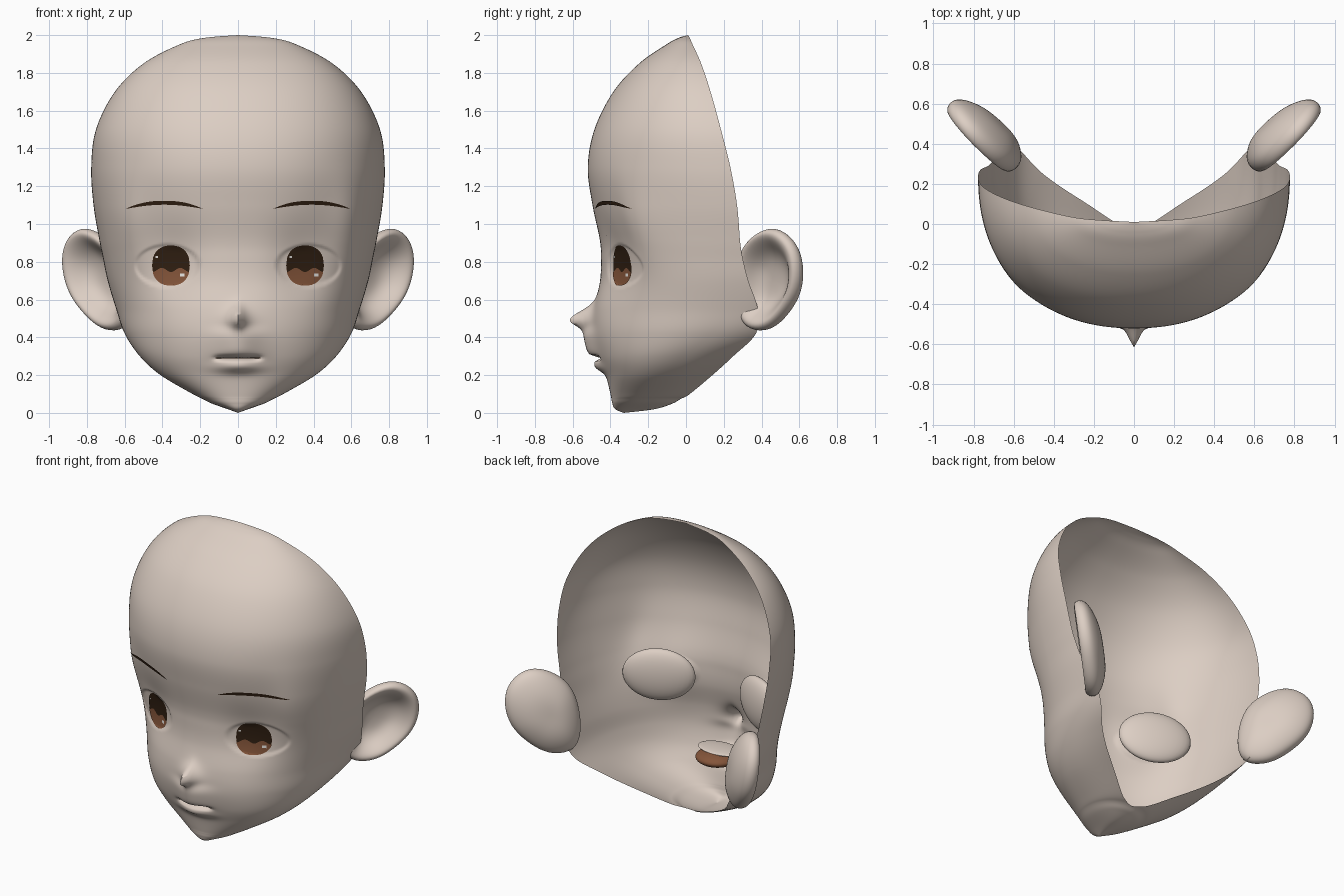
import bpy, bmesh, math
from mathutils import Vector

cube = bpy.data.objects.get("Cube")
if cube:
    bpy.data.objects.remove(cube, do_unlink=True)


def material(name, color):
    mat = bpy.data.materials.new(name)
    mat.use_nodes = True
    mat.diffuse_color = (*color, 1)
    mat.node_tree.nodes["Principled BSDF"].inputs["Base Color"].default_value = (*color, 1)
    return mat


SKIN = material("skin", (.72, .62, .55))
DARK = material("dark brown", (.03, .014, .006))
BROWN = material("warm brown", (.23, .09, .042))
WHITE = material("highlight white", (.85, .83, .8))

# Head sections: height, half width, front, centre, back edge
SECTIONS = [
    (0, 0, -.33, -.33, -.33), (.02, .055, -.375, -.27, -.165),
    (.05, .14, -.39, -.23, -.07), (.075, .19, -.395, -.21, -.025),
    (.1, .24, -.4, -.18, .02), (.2, .41, -.425, -.1, .14),
    (.3, .52, -.462, 0, .25), (.42, .6, -.488, .15, .37),
    (.55, .645, -.485, .25, .38), (.7, .69, -.455, .285, .33),
    (.82, .715, -.45, .29, .3), (.92, .735, -.457, .285, .285),
    (1.1, .765, -.495, .27, .27), (1.3, .777, -.52, .235, .235),
    (1.5, .752, -.485, .185, .185), (1.7, .652, -.385, .13, .13),
    (1.85, .5, -.248, .08, .08), (1.95, .31, -.105, .035, .035),
    (1.985, .18, -.04, .02, .02), (2, 0, .01, .01, .01)]
POWER = 2.2
LAST = len(SECTIONS) - 1


def section(s):
    """Smoothly interpolated section at row position s."""
    i = min(int(s), LAST - 1)
    f = s - i
    a, b, c, d = (SECTIONS[min(max(k, 0), LAST)] for k in range(i - 1, i + 3))
    return [q + f / 2 * (r - p + f * (2 * p - 5 * q + 4 * r - t + f * (3 * (q - r) + t - p)))
            for p, q, r, t in zip(a, b, c, d)]


def section_at(z):
    low, high = 0, LAST
    for _ in range(30):
        mid = (low + high) / 2
        if section(mid)[0] < z:
            low = mid
        else:
            high = mid
    return section(low)


def bell(v, width, power=2):
    return math.exp(-abs(v / width) ** power)


def relief(x, z):
    """Offset along y for the nose, lips, mouth slit, sockets, temples and eye openings."""
    side = math.hypot(x, .012) - .012
    out = .125 * math.exp(-side / .034) * bell(z - .49, .066 if z > .49 else .045)
    out += .055 * bell(x, .11) * bell(z - .365, .085, 4)
    out += .04 * bell(x, .11) * bell(z - .245, .032)
    out -= .045 * bell(x, .115, 6) * bell(z - .29, .011)
    out -= .03 * bell(abs(x) - .33, .14) * bell(z - .79, .2)
    out += .045 * bell(abs(x) - .61, .11) * bell(z - .97, .25)
    r = math.hypot((abs(x) - .375) / .178, (z - .78) / .115)
    k = min(max((1 - r) / .12, 0), 1)
    out -= .01 * k * k * (3 - 2 * k)
    return -out


def face_y(x, z):
    _, w, front, mid, _ = section_at(z)
    return mid - (mid - front) * (1 - min(abs(x / w), 1) ** POWER) ** (1 / POWER) + relief(x, z)


def finish(name, bm, mat, angle=60):
    mesh = bpy.data.meshes.new(name)
    bm.to_mesh(mesh)
    bm.free()
    obj = bpy.data.objects.new(name, mesh)
    bpy.context.collection.objects.link(obj)
    mesh.materials.append(mat)
    bpy.ops.object.select_all(action='DESELECT')
    obj.select_set(True)
    bpy.context.view_layer.objects.active = obj
    bpy.ops.object.shade_smooth_by_angle(angle=math.radians(angle))
    return obj


def grid(name, rows, mat, angle=60):
    bm = bmesh.new()
    vs = [[bm.verts.new(p) for p in row] for row in rows]
    for lower, upper in zip(vs, vs[1:]):
        for j in range(len(lower) - 1):
            bm.faces.new((lower[j], lower[j + 1], upper[j + 1], upper[j]))
    bmesh.ops.remove_doubles(bm, verts=bm.verts, dist=.0003)
    return finish(name, bm, mat, angle)


# Open-backed head shell
def soft(v):
    return math.copysign(abs(v) ** (2 / POWER), v)


rows = []
STEPS, COLS = 11, 84
for i in range(LAST * STEPS + 1):
    z, w, front, mid, back = section(i / STEPS)
    w = max(w, 0)
    depth = max(mid - front, 0)
    ratio = min(max((back - mid) / depth, 0), 1) if depth > .001 else 0
    end = math.pi - math.acos(ratio ** (POWER / 2))
    row = []
    for j in range(-COLS, COLS + 1):
        t = end * j / COLS
        x = w * soft(math.sin(t))
        y = mid - depth * soft(math.cos(t)) + relief(x, z) * min(max(3 * math.cos(t), 0), 1)
        row.append((x, y, z))
    rows.append(row)
grid("head_shell", rows, SKIN, 80)


# Thin plates that follow the face between two curves
def plate(name, x0, x1, low, high, mat, lift, cols=40, lines=12):
    rows = []
    for i in range(lines + 1):
        row = []
        for j in range(cols + 1):
            x = x0 + (x1 - x0) * j / cols
            z = low(x) + (high(x) - low(x)) * i / lines
            row.append((x, face_y(x, z) - lift, z))
        rows.append(row)
    return grid(name, rows, mat)


def ellipsoid(name, loc, radii, mat, turn=0):
    bm = bmesh.new()
    bmesh.ops.create_uvsphere(bm, u_segments=32, v_segments=20, radius=1)
    bmesh.ops.scale(bm, vec=radii, verts=bm.verts)
    obj = finish(name, bm, mat)
    obj.location = loc
    obj.rotation_euler.z = turn
    return obj


def ear(name, side):
    # Outline in the side plane, then dished rings across the thickness
    outline = [(.28, .8), (.33, .91), (.43, .98), (.51, .96), (.58, .88), (.605, .76),
               (.59, .63), (.53, .53), (.46, .455), (.39, .435), (.31, .46), (.275, .6)]
    rings = [(.05, -.075), (.35, -.07), (.56, -.04), (.7, 0), (.84, .035), (.96, .04),
             (1.04, .005), (1, -.04), (.8, -.075), (.55, -.1), (.3, -.11), (.05, -.11)]
    normal = Vector((.7, -.7, 0))
    bm = bmesh.new()
    loops = []
    for scale, off in rings:
        loop = []
        for y, z in outline:
            y, z = .41 + (y - .41) * scale, .7 + (z - .7) * scale
            p = Vector((.34 + y * .94 + .17 * (z - .7), y, z)) + normal * off
            loop.append(bm.verts.new((p.x * side, p.y, p.z)))
        loops.append(loop)
    n = len(outline)
    for a, b in zip(loops, loops[1:]):
        for k in range(n):
            bm.faces.new((a[k], a[(k + 1) % n], b[(k + 1) % n], b[k]))
    bm.faces.new(loops[0])
    bm.faces.new(loops[-1])
    bmesh.ops.recalc_face_normals(bm, faces=bm.faces)
    obj = finish(name, bm, SKIN, 180)
    smooth = obj.modifiers.new("smooth", 'SUBSURF')
    smooth.levels = smooth.render_levels = 2


for label, side in (("left", 1), ("right", -1)):
    ear(label + "_ear", side)
    ellipsoid(label + "_eyeball", (.375 * side, -.25, .79), (.225, .062, .17), SKIN,
              side * math.radians(25))

    # Iris with a wavy lower colour band and two glints
    cx = .355 * side

    def half(x):
        return .106 * max(1 - abs((x - cx) / .1) ** 2.3, 0) ** (1 / 2.3)

    def under(x):
        return .78 - half(x)

    def wave(x):
        return max(under(x), min(.78 + half(x), .757 - .011 * math.cos((x - cx) * 64)))

    plate(label + "_iris", cx - .1, cx + .1, under, lambda x: .78 + half(x), DARK, .004)
    plate(label + "_iris_glow", cx - .1, cx + .1, under, wave, BROWN, .007)
    for k, (dx, z, size) in enumerate(((.06, .73, .012), (-.075, .826, .007))):
        plate(f"{label}_glint_{k}", cx + dx - size, cx + dx + size, lambda x: z - size * .7,
              lambda x: z + size * .7, WHITE, .009, 4, 4)

    # Eyebrow and upper lid crease, both tapered arcs
    def brow(x):
        return 1.08 + .043 * (1 - abs((abs(x) - .39) / .205) ** 2.3)

    def brow_low(x):
        return brow(x) - .021 * max(1 - abs((abs(x) - .39) / .205) ** 3, 0)

    def crease(x):
        return .965 - 2.6 * (abs(x) - .345) ** 2

    def crease_low(x):
        return crease(x) - .004

    a, b = sorted((.185 * side, .595 * side))
    plate(label + "_eyebrow", a, b, brow_low, brow, DARK, .006, 28, 3)
    a, b = sorted((.24 * side, .37 * side))
    plate(label + "_lid_crease", a, b, crease_low, crease, SKIN, .003, 16, 1)

# Mouth line, and the tongue and teeth behind it
plate("mouth_line", -.12, .12, lambda x: .287, lambda x: .292, DARK, .003, 28, 2)
ellipsoid("tongue", (0, -.32, .31), (.13, .12, .045), BROWN)
ellipsoid("teeth", (0, -.36, .35), (.15, .09, .014), SKIN)
